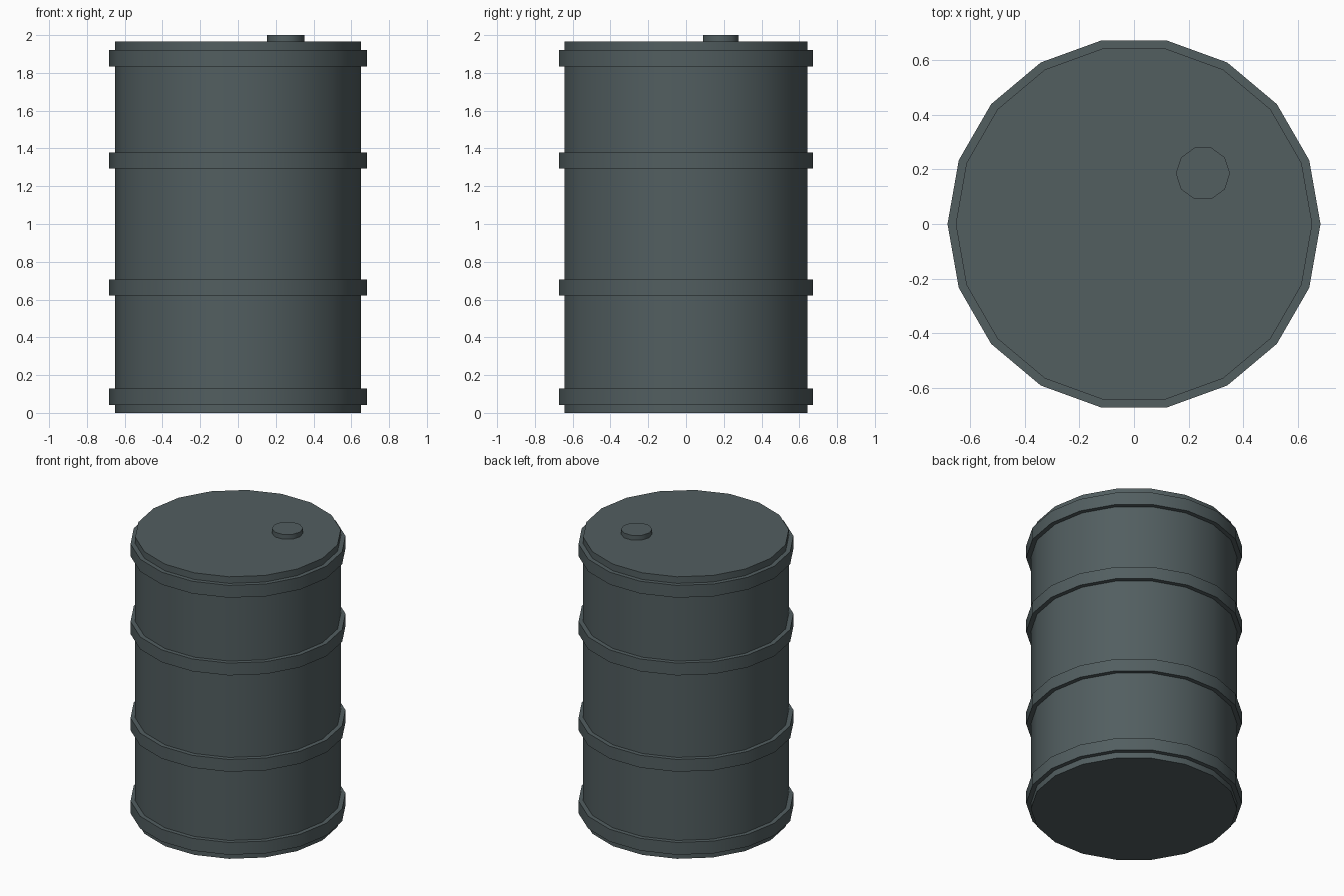
import bpy
import math

if "Cube" in bpy.data.objects:
    bpy.data.objects.remove(bpy.data.objects["Cube"])

# Single painted-steel colour
steel = bpy.data.materials.new("dark_grey_steel")
steel.diffuse_color = (0.084, 0.112, 0.117, 1)
steel.use_nodes = True
steel.node_tree.nodes["Principled BSDF"].inputs["Base Color"].default_value = steel.diffuse_color


def drum_part(name, sides, radius, z0, z1, x=0.0, y=0.0):
    """Upright faceted cylinder with a corner on +x and smooth sides."""
    bpy.ops.mesh.primitive_cylinder_add(
        vertices=sides, radius=radius, depth=z1 - z0,
        location=(x, y, (z0 + z1) / 2), rotation=(0, 0, math.pi / 2))
    ob = bpy.context.object
    ob.name = name
    ob.data.materials.append(steel)
    bpy.ops.object.shade_smooth_by_angle(angle=math.radians(40))
    return ob


# Barrel body
drum_part("barrel_body", 18, 0.652, 0, 1.967)

# Raised hoops
for name, z in (("bottom_hoop", 0.085), ("lower_hoop", 0.664),
                ("upper_hoop", 1.336), ("top_hoop", 1.878)):
    drum_part(name, 18, 0.682, z - 0.043, z + 0.043)

# Filler cap on the lid
drum_part("filler_cap", 10, 0.099, 1.93, 2.0, 0.252, 0.185)
